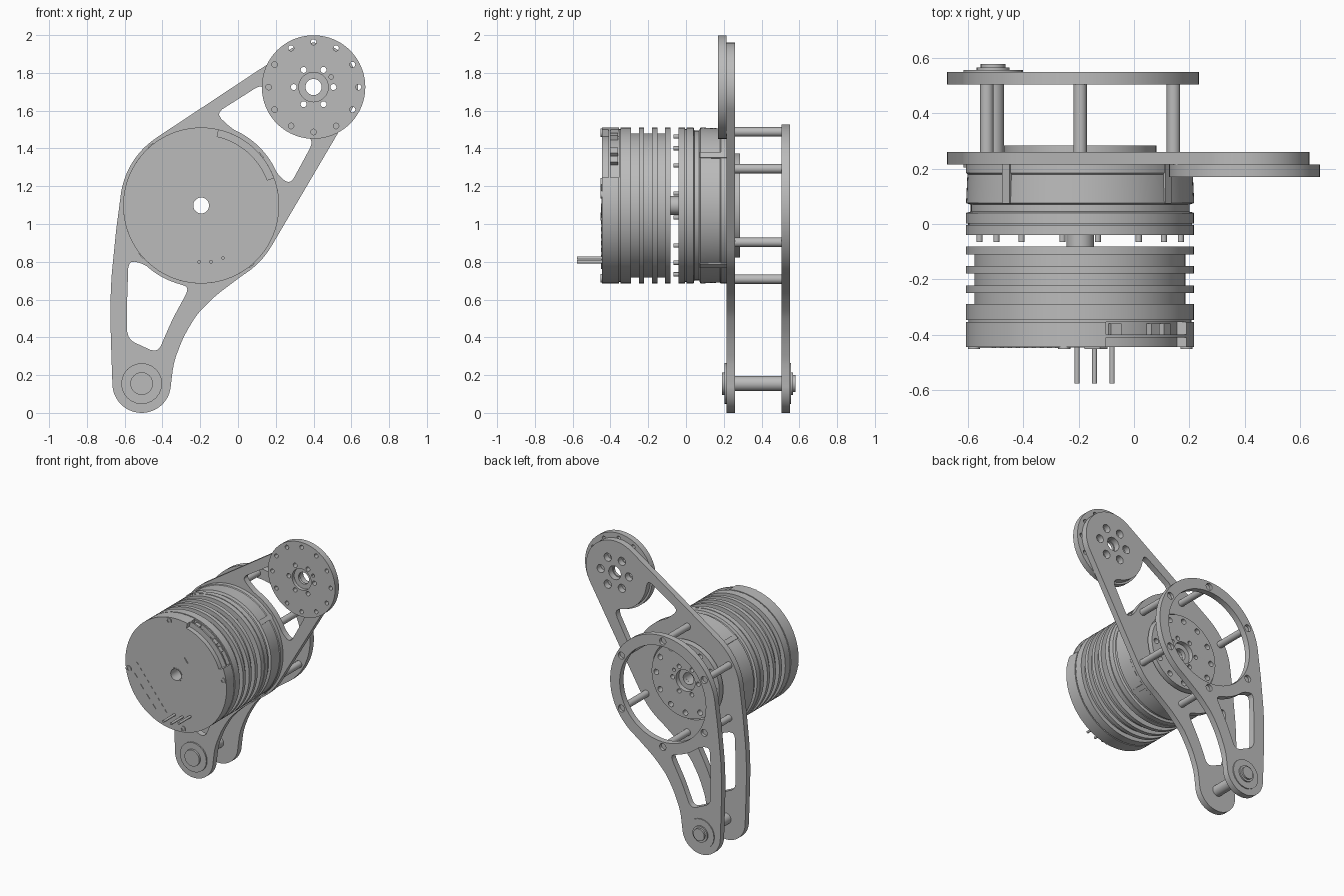
import bpy, bmesh
from math import sin, cos, radians, pi
from mathutils import Matrix, Vector

if "Cube" in bpy.data.objects:
    bpy.data.objects.remove(bpy.data.objects["Cube"])

metal = bpy.data.materials.new("grey metal")
metal.use_nodes = True
GREY = (0.5, 0.5, 0.5, 1)
metal.diffuse_color = GREY
metal.node_tree.nodes["Principled BSDF"].inputs["Base Color"].default_value = GREY

MOTOR, HUB, PIVOT = (-0.195, 1.098), (0.4, 1.725), (-0.51, 0.155)
parts = []


def arc(c, r, a, b, step=6):
    n = max(2, round(abs(b - a) / step))
    return [polar(c, r, a + (b - a) * i / n) for i in range(n + 1)]


def polar(c, r, a):
    return (c[0] + r * cos(radians(a)), c[1] + r * sin(radians(a)))


def circle(c, r, n=24):
    return [polar(c, r, 360 * i / n) for i in range(n)]


def bolt_circle(c, r, hole, count, start=0):
    return [circle(polar(c, r, start + 360 * i / count), hole, 14) for i in range(count)]


def rounded(points, r=0.05):
    """Round every corner of a closed outline."""
    out, n = [], len(points)
    for i in range(n):
        a, p, b = (Vector(points[(i + k) % n]) for k in (-1, 0, 1))
        s = p + (a - p) * min(0.5, r / (a - p).length)
        e = p + (b - p) * min(0.5, r / (b - p).length)
        for t in (0.1, 0.4, 0.6, 0.9):
            out.append(tuple(s * (1 - t) ** 2 + p * 2 * t * (1 - t) + e * t * t))
    return out


def finish(name, mesh):
    obj = bpy.data.objects.new(name, mesh)
    bpy.context.collection.objects.link(obj)
    mesh.materials.clear()
    mesh.materials.append(metal)
    parts.append(obj)
    return obj


def plate(name, outlines, y0, y1):
    """Flat part in the xz plane: first outline is the edge, the rest are holes."""
    curve = bpy.data.curves.new(name, 'CURVE')
    curve.dimensions, curve.fill_mode = '2D', 'BOTH'
    curve.extrude = (y1 - y0) / 2
    for pts in outlines:
        s = curve.splines.new('POLY')
        s.points.add(len(pts) - 1)
        for sp, p in zip(s.points, pts):
            sp.co = (p[0], p[1], 0, 1)
        s.use_cyclic_u = True
    temp = bpy.data.objects.new(name, curve)
    mesh = bpy.data.meshes.new_from_object(temp)
    bpy.data.objects.remove(temp)
    mesh.transform(Matrix.Translation((0, (y0 + y1) / 2, 0)) @ Matrix.Rotation(pi / 2, 4, 'X'))
    bm = bmesh.new()
    bm.from_mesh(mesh)
    bmesh.ops.remove_doubles(bm, verts=bm.verts, dist=1e-5)
    bmesh.ops.recalc_face_normals(bm, faces=bm.faces)
    bm.to_mesh(mesh)
    bm.free()
    return finish(name, mesh)


def lathe(name, c, profile, n=96):
    """Spin a closed (radius, y) profile around the y direction through c."""
    bm = bmesh.new()
    vs = [bm.verts.new((c[0] + r, y, c[1])) for r, y in profile]
    es = [bm.edges.new((vs[i], vs[i - 1])) for i in range(len(vs))]
    bmesh.ops.spin(bm, geom=vs + es, cent=(c[0], 0, c[1]), axis=(0, 1, 0),
                   angle=2 * pi, steps=n, use_duplicate=False)
    bmesh.ops.remove_doubles(bm, verts=bm.verts, dist=1e-5)
    bmesh.ops.recalc_face_normals(bm, faces=bm.faces)
    mesh = bpy.data.meshes.new(name)
    bm.to_mesh(mesh)
    bm.free()
    return finish(name, mesh)


def rod(name, c, r, y0, y1):
    return plate(name, [circle(c, r)], y0, y1)


def block(name, c, w, h, angle, y0, y1):
    d = Matrix.Rotation(radians(angle), 2)
    pts = [Vector(c) + d @ Vector((sx * w / 2, sz * h / 2))
           for sx, sz in ((-1, -1), (1, -1), (1, 1), (-1, 1))]
    return plate(name, [[tuple(p) for p in pts]], y0, y1)


# Link plates: shared lower leg and window
left_edge = [(-0.645, 0.97), (-0.67, 0.72), (-0.677, 0.55), (-0.672, 0.36)]
right_edge = [(-0.34, 0.27), (-0.29, 0.40), (-0.22, 0.52), (-0.12, 0.62)]
leg = left_edge + arc(PIVOT, 0.155, 182, 358) + right_edge
leg_window = rounded(arc(MOTOR, 0.432, 226, 254) + [
    (-0.255, 0.665), (-0.35, 0.49), (-0.425, 0.315),
    (-0.587, 0.39), (-0.587, 0.60), (-0.58, 0.81)])
arm_window = rounded(arc(MOTOR, 0.437, 22, 68) + [(-0.12, 1.585), (0.125, 1.74)]
                     + arc(HUB, 0.26, 186, 262) + [(0.40, 1.435), (0.275, 1.205)])

front_outline = rounded(arc(HUB, 0.235, -30.6, 123.4) + arc(MOTOR, 0.43, 123.4, 176)
                        + leg + arc(MOTOR, 0.43, -60, -30.6))
plate("front_link_plate", [front_outline, leg_window, arm_window, circle(MOTOR, 0.29, 64),
                           circle(HUB, 0.05)] + bolt_circle(HUB, 0.115, 0.03, 6), 0.215, 0.26)
rear_outline = rounded(arc(MOTOR, 0.43, -60, 176) + leg)
plate("rear_link_plate", [rear_outline, leg_window, circle(MOTOR, 0.352, 72)]
      + bolt_circle(MOTOR, 0.39, 0.026, 6, 30), 0.505, 0.55)

# Standoffs between the plates
for i in range(6):
    rod("standoff", polar(MOTOR, 0.39, 30 + 60 * i), 0.0245, 0.26, 0.53)

# Lower pivot: axle and stepped caps
rod("pivot_axle", PIVOT, 0.04, 0.25, 0.515)
for name, r, y0, y1 in (("front_pivot_washer", 0.108, 0.205, 0.22), ("front_pivot_cap", 0.06, 0.19, 0.21),
                        ("rear_pivot_washer", 0.108, 0.545, 0.557), ("rear_pivot_boss", 0.06, 0.55, 0.567),
                        ("rear_pivot_cap", 0.045, 0.56, 0.58)):
    rod(name, PIVOT, r, y0, y1)


# Drilled discs: hub at the arm end and output disc on the motor
def drilled_disc(name, c, r, y_face, y_mid, y_back, outer_hole):
    holes = bolt_circle(c, 0.105, 0.016, 6) + bolt_circle(c, 0.238, outer_hole, 12)
    holes.append(circle(polar(c, 0.108, 30), 0.012, 12))
    for suffix, bore, ya, yb in (("face", 0.078, y_face, y_mid), ("back", 0.043, y_mid, y_back)):
        plate(name + "_" + suffix, [circle(c, r, 80), circle(c, bore, 32)] + holes,
              min(ya, yb), max(ya, yb))


drilled_disc("hub_disc", HUB, 0.274, 0.17, 0.195, 0.215, 0.015)
drilled_disc("output_disc", MOTOR, 0.276, 0.285, 0.25, 0.215, 0.02)

# Motor rotor housing with cooling fins
R, CORE, BORE = 0.413, 0.382, 0.046
profile = [(BORE, -0.355), (0.404, -0.355), (0.404, -0.347), (R, -0.347), (R, -0.29)]
for y in (-0.25, -0.18, -0.11):
    profile += [(CORE, profile[-1][1]), (CORE, y), (R, y), (R, y + 0.028)]
profile.append((BORE, profile[-1][1]))
lathe("finned_housing", MOTOR, profile)

# Front cap with an open notch for the connectors
cap = arc(MOTOR, R, 77, 381, 4) + arc(MOTOR, 0.375, 21, 77, 4)
plate("front_cap", [cap, circle(MOTOR, BORE, 32)], -0.445, -0.355)
plate("notch_rim", [arc(MOTOR, R, 21, 77, 4) + arc(MOTOR, 0.375, 77, 21, 4)], -0.41, -0.4)
for a in (38, 47, 71):
    block("notch_connector", polar(MOTOR, 0.385, a), 0.03, 0.04, a, -0.4, -0.36)
for i in range(4):
    p = polar(MOTOR, 0.389, 8.5 + 90 * i)
    plate("cap_screw", [circle(p, 0.022, 18), circle(p, 0.011, 6)], -0.452, -0.44)

# Rear stator body
lathe("stator_body", MOTOR, [
    (BORE, -0.04), (R, -0.04), (R, -0.004), (0.405, -0.004), (0.405, 0.002), (R, 0.002),
    (R, 0.04), (0.396, 0.045), (0.396, 0.07), (R, 0.076), (0.408, 0.18), (R, 0.185),
    (R, 0.215), (BORE, 0.215)])
for i in range(4):
    a = 40 + 90 * i
    block("stator_clip", polar(MOTOR, 0.408, a), 0.02, 0.035, a, 0.075, 0.217)
for i in range(8):
    rod("gap_screw", polar(MOTOR, 0.37, 10 + 45 * i), 0.011, -0.065, -0.035)
lathe("hollow_shaft", MOTOR, [(0.042, -0.447), (0.05, -0.447), (0.05, 0.22), (0.042, 0.22)], 32)

# Wire pins and small connectors on the cap face
for x, z in ((-0.206, 0.8), (-0.143, 0.8), (-0.079, 0.82)):
    rod("wire_pin", (x, z), 0.009, -0.578, -0.44)
block("encoder_socket", (-0.137, 1.205), 0.07, 0.045, 38, -0.452, -0.44)
for i in range(9):
    t = i / 8
    block("terminal", (-0.53 + 0.23 * t, 1.08 - 0.29 * t), 0.022, 0.06, -51, -0.449, -0.441)
for x, z in ((-0.55, 1.0), (-0.5, 0.93), (-0.45, 0.87), (-0.4, 0.81)):
    block("terminal_base", (x + 0.02, z), 0.04, 0.025, -51, -0.449, -0.441)

# Smooth round walls, keep edges sharp
bpy.ops.object.select_all(action='DESELECT')
for obj in parts:
    obj.select_set(True)
bpy.context.view_layer.objects.active = parts[0]
bpy.ops.object.shade_smooth_by_angle(angle=radians(30))
